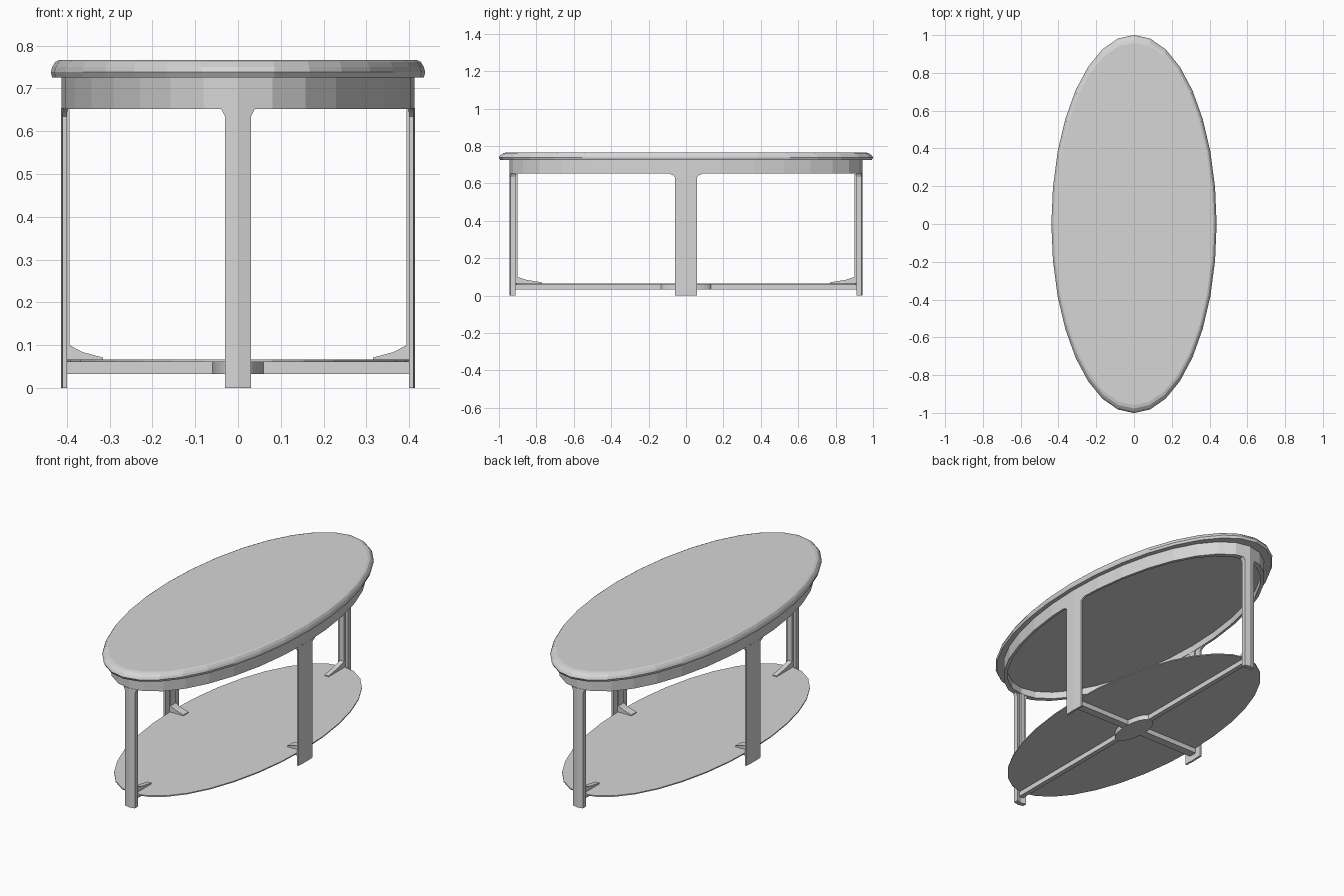
import bpy, bmesh, math
from mathutils import Matrix

default = bpy.data.objects.get("Cube")
if default:
    bpy.data.objects.remove(default, do_unlink=True)

SIDES = 32
STRETCH = Matrix.Diagonal((1, 2.288, 1, 1))   # round plan stretched into an oval
BEND = math.tan(math.pi / SIDES)              # slope of one facet of the rim

grey = bpy.data.materials.new("plain_grey")
grey.use_nodes = True
grey.diffuse_color = (0.67, 0.67, 0.67, 1)
bsdf = next(n for n in grey.node_tree.nodes if n.type == 'BSDF_PRINCIPLED')
bsdf.inputs["Base Color"].default_value = grey.diffuse_color


def finish(name, bm, turn=0):
    """Turn a part about z, stretch it and add it to the scene."""
    bm.transform(STRETCH @ Matrix.Rotation(turn, 4, 'Z'))
    bmesh.ops.recalc_face_normals(bm, faces=bm.faces)
    mesh = bpy.data.meshes.new(name)
    bm.to_mesh(mesh)
    bm.free()
    mesh.materials.append(grey)
    obj = bpy.data.objects.new(name, mesh)
    bpy.context.collection.objects.link(obj)


def lathe(name, profile):
    """Sweep (radius, z) points round z and cap both ends."""
    bm = bmesh.new()
    angles = [2 * math.pi * i / SIDES for i in range(SIDES)]
    rings = [[bm.verts.new((r * math.cos(a), r * math.sin(a), z)) for a in angles]
             for r, z in profile]
    bm.faces.new(rings[0])
    bm.faces.new(rings[-1])
    for low, high in zip(rings, rings[1:]):
        for i in range(SIDES):
            j = (i + 1) % SIDES
            bm.faces.new((low[i], low[j], high[j], high[i]))
    finish(name, bm)


def prism(name, outline, half_width, turn):
    """Extrude an (x, z) outline across y."""
    bm = bmesh.new()
    face = bm.faces.new([bm.verts.new((x, -half_width, z)) for x, z in outline])
    new = bmesh.ops.extrude_face_region(bm, geom=[face], use_keep_orig=True)["geom"]
    bmesh.ops.translate(bm, vec=(0, 2 * half_width, 0),
                        verts=[v for v in new if isinstance(v, bmesh.types.BMVert)])
    finish(name, bm, turn)


def leg_plate(name, w, turn):
    """Outer leg plate, creased along its middle and flared under the apron."""
    bm = bmesh.new()
    half = [(w, 0), (w, 0.634), (w + 0.004, 0.643), (0.041, 0.654)]

    def vert(u, z):
        return bm.verts.new((0.413 - BEND * abs(u), u, z))

    bottom, top = vert(0, 0), vert(0, 0.654)
    faces = [bm.faces.new([bottom] + [vert(s * u, z) for u, z in half] + [top])
             for s in (-1, 1)]
    new = bmesh.ops.extrude_face_region(bm, geom=faces, use_keep_orig=True)["geom"]
    bmesh.ops.translate(bm, vec=(-0.011, 0, 0),
                        verts=[v for v in new if isinstance(v, bmesh.types.BMVert)])
    finish(name, bm, turn)


# Oval top with a rounded rim
lathe("table_top", [(0.434, 0.725), (0.4375, 0.738), (0.434, 0.75),
                    (0.427, 0.762), (0.419, 0.766)])
# Apron with a shallow recess underneath
lathe("apron", [(0.399, 0.69), (0.399, 0.652), (0.412, 0.652), (0.412, 0.727)])
# Lower shelf and the hub of its cross beams
lathe("shelf", [(0.399, 0.06), (0.399, 0.066)])
lathe("hub", [(0.06, 0.032), (0.06, 0.061)])

# Four legs, each with an inner rib, shelf bracket and cross beam
for i, side in enumerate(("left", "back", "right", "front")):
    turn = i * math.pi / 2
    on_end = i % 2 == 1
    rib = 0.013 if on_end else 0.01
    reach = 0.06 if on_end else 0.08
    leg_plate(side + "_leg", 0.0305 if on_end else 0.0258, turn)
    prism(side + "_leg_rib", [(0.394, 0.033), (0.405, 0.033), (0.405, 0.65), (0.394, 0.65)],
          rib, turn)
    prism(side + "_shelf_bracket",
          [(0.396, 0.064), (0.396, 0.101), (0.396 - 0.4 * reach, 0.084),
           (0.396 - reach, 0.071), (0.396 - reach, 0.064)], rib, turn)
    prism(side + "_cross_beam", [(0.03, 0.033), (0.4, 0.033), (0.4, 0.061), (0.03, 0.061)],
          rib, turn)
